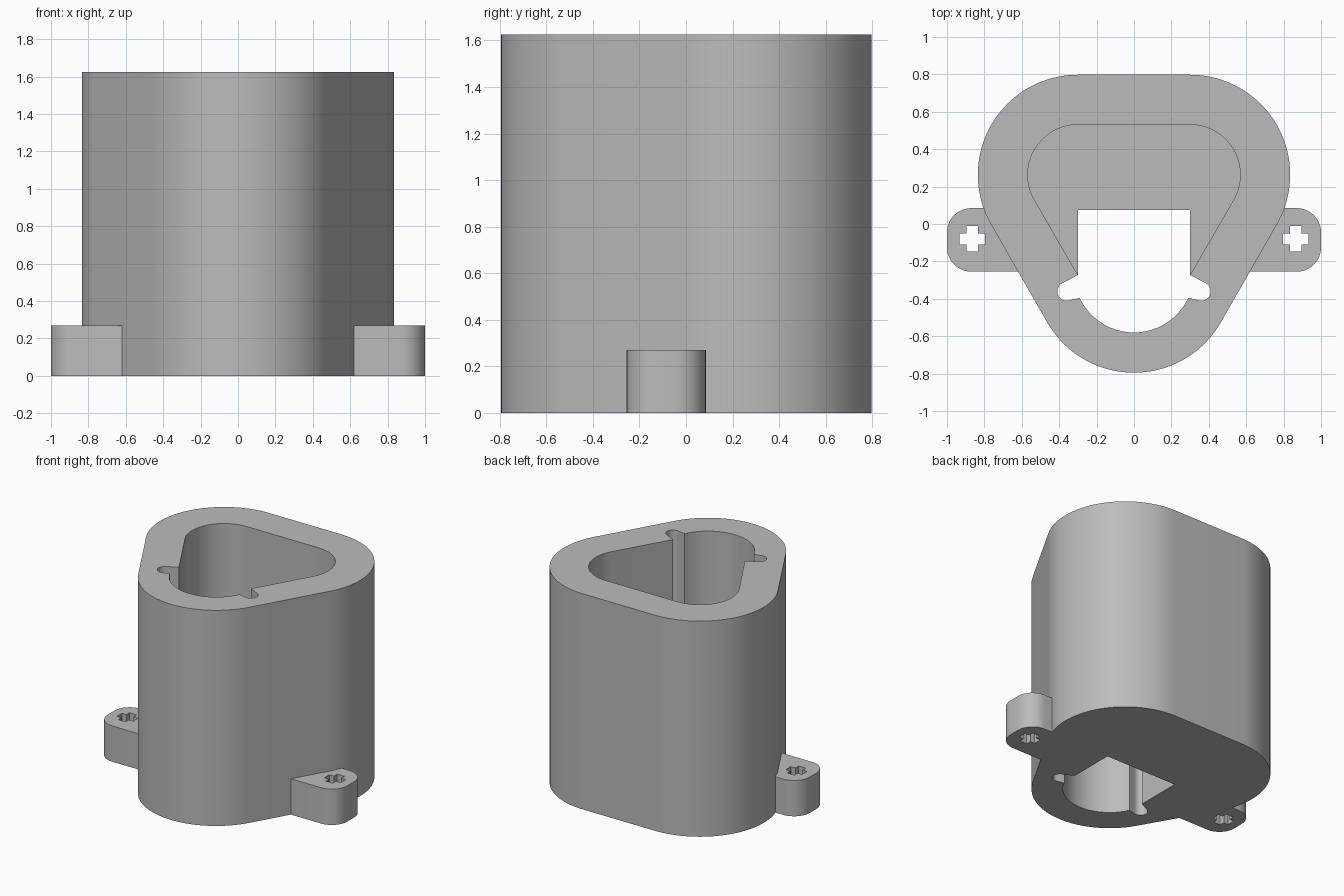
import bpy, bmesh
from math import radians, cos, sin, atan2, degrees, sqrt

cube = bpy.data.objects.get("Cube")
if cube:
    bpy.data.objects.remove(cube, do_unlink=True)

HEIGHT, FLOOR = 1.625, 0.27
HALF, BACK, FRONT = 0.30, 0.263, -0.26      # corner centres of the rounded triangle
OUTER, INNER, BORE = 0.535, 0.268, 0.32     # corner radii

grey = bpy.data.materials.new("Plain grey")
grey.use_nodes = True
grey.diffuse_color = (0.5, 0.5, 0.5, 1)
bsdf = grey.node_tree.nodes["Principled BSDF"]
bsdf.inputs["Base Color"].default_value = (0.5, 0.5, 0.5, 1)


def arc(cx, cy, r, a0, a1, n):
    angles = [radians(a0 + (a1 - a0) * i / n) for i in range(n + 1)]
    return [(cx + r * cos(a), cy + r * sin(a)) for a in angles]


def mirrored(points):
    return [(-x, y) for x, y in reversed(points)]


def wall(bm, loop, z0, z1):
    low = [bm.verts.new((x, y, z0)) for x, y in loop]
    high = [bm.verts.new((x, y, z1)) for x, y in loop]
    for i in range(len(loop)):
        j = (i + 1) % len(loop)
        bm.faces.new((low[i], low[j], high[j], high[i]))


def cap(bm, loops, z):
    edges = []
    for loop in loops:
        vs = [bm.verts.new((x, y, z)) for x, y in loop]
        edges += [bm.edges.new((vs[i - 1], vs[i])) for i in range(len(vs))]
    bmesh.ops.triangle_fill(bm, edges=edges, use_beauty=True, normal=(0, 0, 1))


def finish(bm, name):
    bmesh.ops.remove_doubles(bm, verts=bm.verts[:], dist=0.0005)
    bmesh.ops.recalc_face_normals(bm, faces=bm.faces[:])
    mesh = bpy.data.meshes.new(name)
    bm.to_mesh(mesh)
    bm.free()
    mesh.materials.append(grey)
    obj = bpy.data.objects.new(name, mesh)
    bpy.context.collection.objects.link(obj)
    bpy.ops.object.select_all(action="DESELECT")
    obj.select_set(True)
    bpy.context.view_layer.objects.active = obj
    bpy.ops.object.shade_smooth_by_angle(angle=radians(30))


# Outer rounded triangle
outer = (arc(0, FRONT, OUTER, -150, -30, 40)
         + arc(HALF, BACK, OUTER, -30, 90, 40)
         + arc(-HALF, BACK, OUTER, 90, 210, 40))

# Back part of the cavity, ending where it narrows to the bore width
cavity_back = arc(HALF, BACK, INNER, -30, 90, 24) + arc(-HALF, BACK, INNER, 90, 210, 24)
tx, ty = cavity_back[0]
neck = (HALF, ty - (tx - HALF) * sqrt(3))

# Front bore with a round-ended keyway on each side
keyway = arc(0.36, -0.36, 0.05, -110, 70, 14)
lip = (0.29, FRONT - sqrt(BORE ** 2 - 0.29 ** 2))
lip_angle = degrees(atan2(lip[1] - FRONT, lip[0]))
right_half = arc(0, FRONT, BORE, -90, lip_angle, 18) + keyway + [neck]
front_path = mirrored(right_half)[:-1] + right_half

cavity = front_path + cavity_back[0:]
window = [(HALF, 0.075), (-HALF, 0.075)]
opening = front_path + window
ledge = [neck] + cavity_back + [(-neck[0], neck[1])] + window[::-1]

# Housing: deep cavity above a thick floor with a through opening
bm = bmesh.new()
wall(bm, outer, 0, HEIGHT)
wall(bm, cavity, FLOOR, HEIGHT)
wall(bm, opening, 0, FLOOR)
cap(bm, [outer, cavity], HEIGHT)
cap(bm, [outer, opening], 0)
cap(bm, [ledge], FLOOR)
finish(bm, "housing")

# Mounting lugs with cross-shaped through holes
LUG_Y, LUG_HALF, LUG_R = -0.085, 0.17, 0.13
lug = ([(0.58, LUG_Y - LUG_HALF)]
       + arc(1 - LUG_R, LUG_Y - LUG_HALF + LUG_R, LUG_R, -90, 0, 12)
       + arc(1 - LUG_R, LUG_Y + LUG_HALF - LUG_R, LUG_R, 0, 90, 12)
       + [(0.75, LUG_Y + LUG_HALF)])
a, b = 0.068, 0.03
quarter = [(a, -b), (a, b), (b, b)]
cross = []
for k in range(4):
    c, s = round(cos(radians(90 * k))), round(sin(radians(90 * k)))
    cross += [(0.865 + x * c - y * s, -0.08 + x * s + y * c) for x, y in quarter]

for name, flip in (("left_lug", False), ("right_lug", True)):
    loops = [mirrored(p) if flip else p for p in (lug, cross)]
    bm = bmesh.new()
    for loop in loops:
        wall(bm, loop, 0, FLOOR)
    for z in (0, FLOOR):
        cap(bm, loops, z)
    finish(bm, name)
